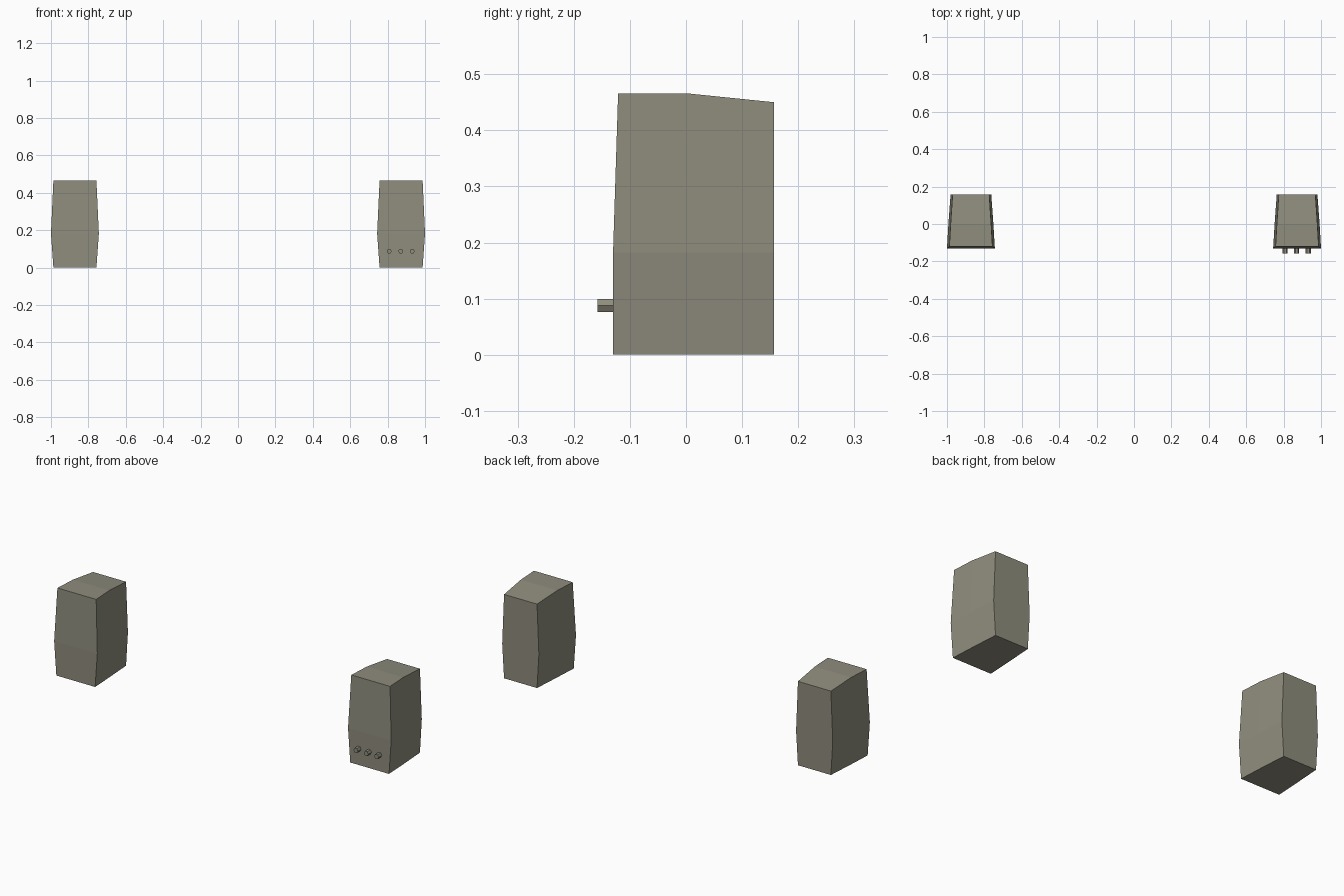
import bpy
import bmesh
import math
from mathutils import Matrix

if "Cube" in bpy.data.objects:
    bpy.data.objects.remove(bpy.data.objects["Cube"])

mat = bpy.data.materials.new("warm grey plastic")
mat.diffuse_color = (0.275, 0.266, 0.205, 1)
mat.use_nodes = True
mat.node_tree.nodes["Principled BSDF"].inputs["Base Color"].default_value = mat.diffuse_color

CENTRE = 0.872  # distance of each speaker from the middle


def add_object(name, bm):
    bmesh.ops.recalc_face_normals(bm, faces=bm.faces)
    mesh = bpy.data.meshes.new(name)
    bm.to_mesh(mesh)
    bm.free()
    mesh.materials.append(mat)
    obj = bpy.data.objects.new(name, mesh)
    bpy.context.collection.objects.link(obj)
    return obj


def speaker_body(name, x):
    # levels: height, back height, front y, half width at the front
    levels = [(0, 0, -0.13, 0.115),
              (0.182, 0.182, -0.13, 0.128),
              (0.466, 0.45, -0.121, 0.115)]
    bm = bmesh.new()
    rings = []
    for z, zb, yf, w in levels:
        m, b = w * 0.94, w * 0.85  # taper toward the back
        pts = [(-w, yf, z), (w, yf, z), (m, 0, z),
               (b, 0.157, zb), (-b, 0.157, zb), (-m, 0, z)]
        rings.append([bm.verts.new((x + px, py, pz)) for px, py, pz in pts])
    for lo, hi in zip(rings, rings[1:]):
        for i in range(6):
            j = (i + 1) % 6
            bm.faces.new((lo[i], lo[j], hi[j], hi[i]))
    # bottom and the two-part sloping top
    bm.faces.new(rings[0])
    t = rings[-1]
    bm.faces.new((t[0], t[1], t[2], t[5]))
    bm.faces.new((t[5], t[2], t[3], t[4]))
    return add_object(name, bm)


def knob(name, x):
    # six-sided stub, flat side up
    bm = bmesh.new()
    bmesh.ops.create_cone(bm, cap_ends=True, segments=6, radius1=0.0135,
                          radius2=0.0135, depth=0.034)
    bmesh.ops.rotate(bm, verts=bm.verts, matrix=Matrix.Rotation(math.pi / 2, 3, 'Z'))
    bmesh.ops.rotate(bm, verts=bm.verts, matrix=Matrix.Rotation(math.pi / 2, 3, 'X'))
    bmesh.ops.translate(bm, verts=bm.verts, vec=(x, -0.1405, 0.088))
    return add_object(name, bm)


speaker_body("left_speaker_body", -CENTRE)
speaker_body("right_speaker_body", CENTRE)
for i in range(3):
    knob(f"control_knob_{i + 1}", CENTRE - 0.002 + (i - 1) * 0.0615)
